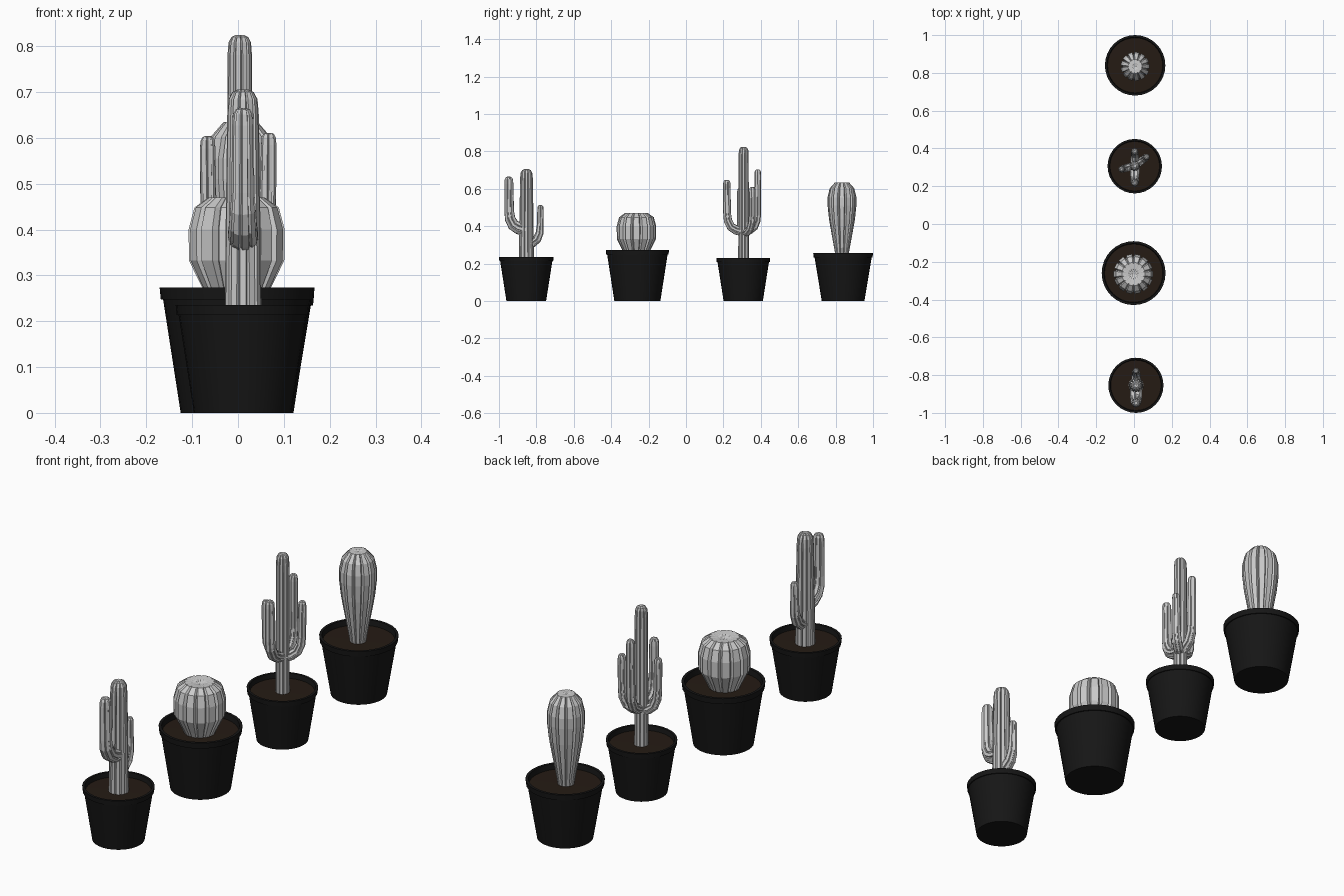
import bpy, bmesh, math
from mathutils import Vector

if "Cube" in bpy.data.objects:
    bpy.data.objects.remove(bpy.data.objects["Cube"])


def material(name, col):
    m = bpy.data.materials.new(name)
    m.diffuse_color = (*col, 1)
    m.use_nodes = True
    m.node_tree.nodes["Principled BSDF"].inputs["Base Color"].default_value = m.diffuse_color
    return m


POT = material("pot_black", (0.008, 0.008, 0.008))
SOIL = material("soil_brown", (0.018, 0.011, 0.007))


def loft(name, rings, mat=None, smooth=False):
    """Skin a list of closed vertex rings; one-point rings close the ends."""
    bm = bmesh.new()
    vs = [[bm.verts.new(p) for p in r] for r in rings]
    for a, b in zip(vs, vs[1:]):
        n = max(len(a), len(b))
        for i in range(n):
            j = (i + 1) % n
            if len(a) == 1:
                bm.faces.new((a[0], b[j], b[i]))
            elif len(b) == 1:
                bm.faces.new((a[i], a[j], b[0]))
            else:
                bm.faces.new((a[i], a[j], b[j], b[i]))
    bmesh.ops.recalc_face_normals(bm, faces=bm.faces)
    me = bpy.data.meshes.new(name)
    bm.to_mesh(me)
    bm.free()
    ob = bpy.data.objects.new(name, me)
    bpy.context.collection.objects.link(ob)
    if mat:
        me.materials.append(mat)
    if smooth:
        bpy.ops.object.select_all(action='DESELECT')
        ob.select_set(True)
        bpy.context.view_layer.objects.active = ob
        bpy.ops.object.shade_smooth_by_angle(angle=math.radians(30))
    return ob


def revolve(name, x, y, profile, mat, seg=32):
    rings = []
    for r, z in profile:
        n = seg if r > 0 else 1
        rings.append([(x + r * math.cos(math.tau * i / n),
                       y + r * math.sin(math.tau * i / n), z) for i in range(n)])
    return loft(name, rings, mat, True)


def ribbed(name, path, side, ribs, depth, closed_start=True):
    """Ribbed tube along a planar path of (point, radius); side is normal to it."""
    pts = [Vector(p) for p, r in path]
    rings = []
    for k, (p, r) in enumerate(path):
        if r == 0:
            rings.append([pts[k]])
            continue
        t = (pts[min(k + 1, len(pts) - 1)] - pts[max(k - 1, 0)]).normalized()
        if k >= len(pts) - 5:
            t = Vector((0, 0, 1))
        other = t.cross(side)
        ring = []
        for i in range(ribs):
            # flat crest with a narrow groove
            for f, s in ((-0.33, 1), (0.33, 1), (0.5, 1 - depth)):
                a = math.tau * (i + f) / ribs
                ring.append(pts[k] + r * s * (side * math.cos(a) + other * math.sin(a)))
        rings.append(ring)
    return loft(name, rings)


def cap(x, y, top, r):
    return [((x, y, top - 1.6 * r), r), ((x, y, top - 0.6 * r), 0.92 * r),
            ((x, y, top - 0.15 * r), 0.68 * r), ((x, y, top), 0.36 * r),
            ((x, y, top - 0.08 * r), 0)]


def column(name, x, y, z0, top, r0, r1, ribs=11):
    path = [((x, y, z0), 0), ((x, y, z0 + 0.001), r0),
            ((x, y, (z0 + top) / 2), (r0 + r1) / 2)] + cap(x, y, top, r1)
    return ribbed(name, path, Vector((1, 0, 0)), ribs, 0.17)


def arm(name, x, y, dx, dy, zb, top, r0, r1):
    side = Vector((-dy, dx, 0)).normalized()
    path = [((x, y, zb - 0.005), 0)]
    for f, h, g in ((0.02, -0.005, 0), (0.45, 0.005, 0.1), (0.75, 0.022, 0.3),
                    (0.93, 0.055, 0.55), (0.98, 0.095, 0.85)):
        path.append(((x + dx * f, y + dy * f, zb + h), r0 + (r1 - r0) * g))
    path += cap(x + dx, y + dy, top, r1)
    return ribbed(name, path, side, 9, 0.17)


def globe(name, x, y, profile, ribs, depth):
    path = [((x, y, z), r) for r, z in profile]
    return ribbed(name, path, Vector((1, 0, 0)), ribs, depth)


# Pots with soil: x, y, rim radius, base radius, height
for i, (x, y, R, b, h) in enumerate(((0.01, -0.854, 0.146, 0.106, 0.235),
                                     (-0.002, -0.26, 0.169, 0.123, 0.273),
                                     (0.004, 0.306, 0.144, 0.105, 0.23),
                                     (0.006, 0.84, 0.16, 0.114, 0.258)), 1):
    lip = 0.15 * R
    revolve(f"pot_{i}", x, y, [(0, 0), (b, 0), (R * 0.955, h - lip), (R * 0.985, h - lip),
                               (R, h), (R * 0.93, h), (R * 0.9, h - lip * 1.6),
                               (0, h - lip * 1.6)], POT)
    revolve(f"soil_{i}", x, y, [(R * 0.915, h - lip), (0, h - lip + 0.001)], SOIL)

# Small column cactus with two arms
x, y = 0.011, -0.853
column("small_trunk", x, y, 0.19, 0.705, 0.041, 0.035, 12)
arm("small_front_arm", x, y, 0, -0.094, 0.385, 0.665, 0.034, 0.024)
arm("small_back_arm", x, y, 0, 0.075, 0.308, 0.513, 0.026, 0.017)

# Barrel cactus
globe("barrel_body", -0.003, -0.265,
      [(0, 0.235), (0.06, 0.24), (0.075, 0.272), (0.105, 0.332), (0.106, 0.4),
       (0.093, 0.448), (0.062, 0.47), (0.03, 0.467), (0, 0.46)], 14, 0.13)

# Tall column cactus with four arms
x, y = 0.004, 0.308
column("tall_trunk", x, y, 0.19, 0.824, 0.029, 0.027)
for n, dx, dy, zb, top, r in (("front", 0, -0.09, 0.375, 0.648, 0.02),
                              ("back", 0, 0.076, 0.375, 0.703, 0.018),
                              ("right", 0.063, 0.047, 0.365, 0.611, 0.017),
                              ("left", -0.07, -0.018, 0.365, 0.604, 0.017)):
    arm(f"tall_{n}_arm", x, y, dx, dy, zb, top, r * 1.25, r)

# Club-shaped cactus
globe("club_body", 0.006, 0.834,
      [(0, 0.215), (0.031, 0.22), (0.038, 0.262), (0.054, 0.35), (0.069, 0.435),
       (0.077, 0.51), (0.077, 0.555), (0.066, 0.602), (0.038, 0.634), (0.018, 0.634),
       (0, 0.63)], 13, 0.15)
